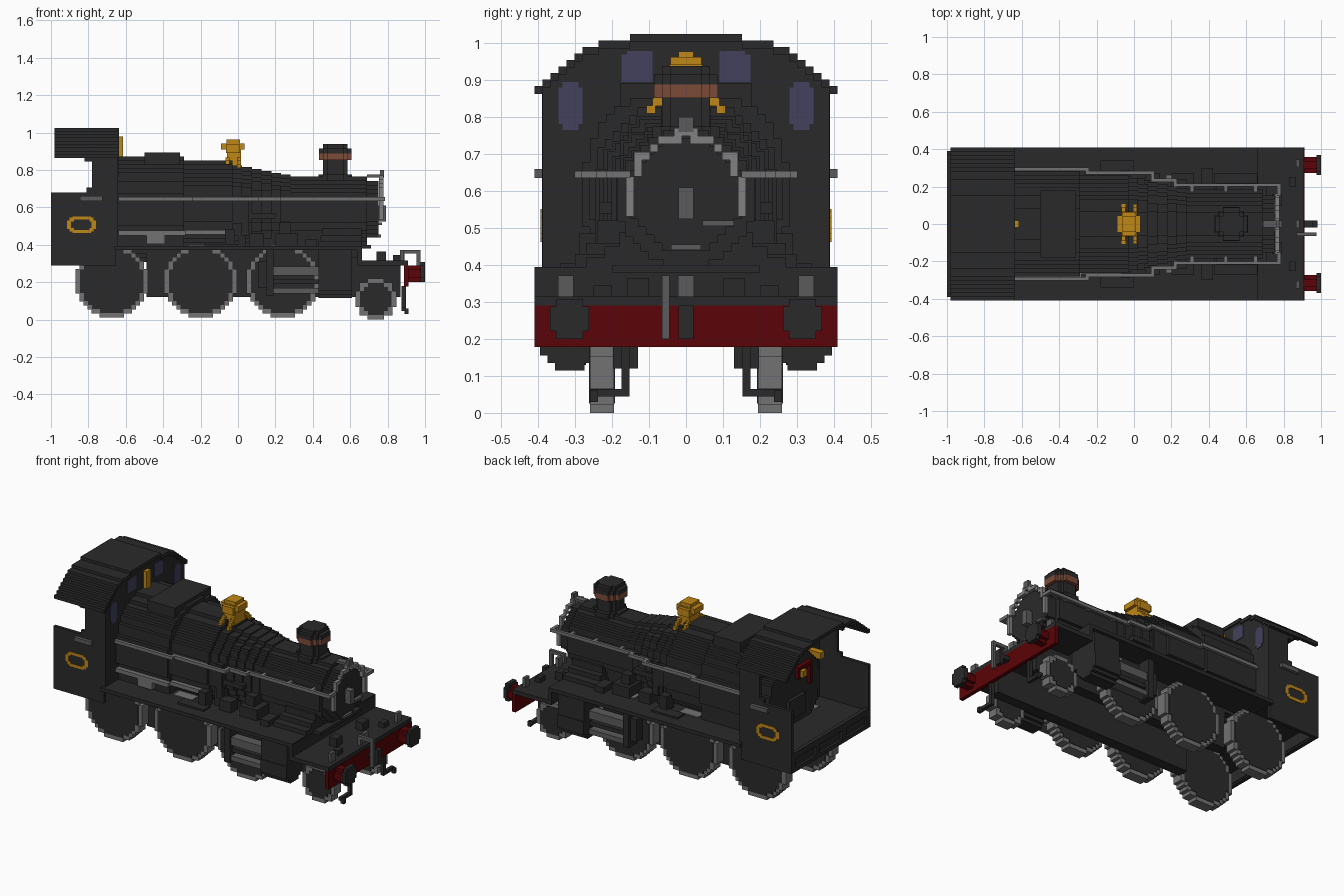
import bpy, bmesh, math

V = 0.0217  # block size of the stepped style

if "Cube" in bpy.data.objects:
    bpy.data.objects.remove(bpy.data.objects["Cube"], do_unlink=True)


def material(name, rgb):
    m = bpy.data.materials.new(name)
    m.use_nodes = True
    m.diffuse_color = (*rgb, 1)
    b = m.node_tree.nodes["Principled BSDF"]
    b.inputs["Base Color"].default_value = (*rgb, 1)
    b.inputs["Roughness"].default_value = 0.8
    return m


BLACK = material("black paint", (0.023, 0.023, 0.023))
STEEL = material("grey steel", (0.17, 0.17, 0.17))
BRIGHT = material("bright steel", (0.22, 0.22, 0.22))
DARK = material("dark steel", (0.105, 0.105, 0.105))
RED = material("beam red", (0.105, 0.001, 0.002))
BRASS = material("brass", (0.53, 0.245, 0.008))
COPPER = material("copper", (0.2, 0.07, 0.04))
GLASS = material("window violet", (0.056, 0.052, 0.11))


def finish(name, bm, mat):
    bmesh.ops.recalc_face_normals(bm, faces=bm.faces)
    me = bpy.data.meshes.new(name)
    bm.to_mesh(me)
    bm.free()
    me.materials.append(mat)
    ob = bpy.data.objects.new(name, me)
    bpy.context.collection.objects.link(ob)
    return ob


def boxes(name, mat, *specs, mirror=False):
    """Boxes given as x0, x1, y0, y1, z0, z1; optionally copied to the other side."""
    bm = bmesh.new()
    sides = (1, -1) if mirror else (1,)
    for x0, x1, y0, y1, z0, z1 in specs:
        for s in sides:
            vs = bmesh.ops.create_cube(bm, size=1)["verts"]
            for v in vs:
                v.co.x = x0 if v.co.x < 0 else x1
                v.co.y = s * (y0 if v.co.y < 0 else y1)
                v.co.z = z0 if v.co.z < 0 else z1
    return finish(name, bm, mat)


def place(axis, a, b, t):
    return {"x": (t, a, b), "y": (a, t, b), "z": (a, b, t)}[axis]


def prism(name, mat, axis, pts, lo, hi):
    bm = bmesh.new()
    lower = [bm.verts.new(place(axis, a, b, lo)) for a, b in pts]
    upper = [bm.verts.new(place(axis, a, b, hi)) for a, b in pts]
    bm.faces.new(lower)
    bm.faces.new(upper)
    n = len(pts)
    for i in range(n):
        j = (i + 1) % n
        bm.faces.new((lower[i], lower[j], upper[j], upper[i]))
    return finish(name, bm, mat)


def disc(name, mat, axis, ca, cb, r, lo, hi, p=2.0):
    """Cylinder with a stepped round outline; a higher p makes it squarer."""
    n = max(2, round(r / V))
    h = r / n
    right = []
    for i in range(-n, n):
        w = max(1, round(n * (1 - (abs(i + 0.5) / n) ** p) ** (1 / p))) * h
        for b in (i * h, (i + 1) * h):
            if len(right) > 1 and abs(right[-1][0] - w) < 1e-6 and abs(right[-2][0] - w) < 1e-6:
                right.pop()
            if not right or right[-1] != (w, b):
                right.append((w, b))
    pts = [(ca + w, cb + b) for w, b in right] + [(ca - w, cb + b) for w, b in reversed(right)]
    return prism(name, mat, axis, pts, lo, hi)


# Boiler, firebox and smokebox
disc("firebox", BLACK, "x", 0, 0.59, 0.282, -0.66, -0.29, 2.3)
disc("firebox_back", BLACK, "x", 0, 0.58, 0.25, -0.75, -0.66)
disc("boiler_rear", BLACK, "x", 0, 0.587, 0.263, -0.29, -0.03)
for i in range(6):
    r = 0.245 - i * 0.011
    disc("boiler_taper", BLACK, "x", 0, 0.825 - i * 0.01 - r, r, -0.03 + i * 0.052, 0.022 + i * 0.052)
disc("smokebox", BLACK, "x", 0, 0.58, 0.185, 0.28, 0.69)
disc("smokebox_door", BLACK, "x", 0, 0.59, 0.152, 0.69, 0.75)
boxes("firebox_hatch", BLACK, (-0.5, -0.31, -0.178, 0.178, 0.8, 0.893))
boxes("firebox_base", BLACK, (-0.66, -0.29, -0.26, 0.26, 0.375, 0.6))
boxes("boiler_support", BLACK, (-0.29, 0.45, -0.15, 0.15, 0.375, 0.48))
boxes("smokebox_saddle", BLACK, (0.43, 0.66, -0.27, 0.27, 0.33, 0.42),
      (0.44, 0.66, -0.22, 0.22, 0.42, 0.45), (0.45, 0.66, -0.18, 0.18, 0.45, 0.49))

# Chimney
disc("chimney_base", BLACK, "z", 0.52, 0, 0.09, 0.74, 0.775)
disc("chimney_stack", BLACK, "z", 0.52, 0, 0.065, 0.76, 0.86)
disc("chimney_band", COPPER, "z", 0.52, 0, 0.087, 0.852, 0.888)
disc("chimney_rim", BLACK, "z", 0.52, 0, 0.087, 0.888, 0.915)
disc("chimney_lip", BLACK, "z", 0.52, 0, 0.065, 0.915, 0.938)

# Brass dome and whistle
boxes("dome", BRASS, (-0.06, 0.015, -0.05, 0.05, 0.82, 0.91),
      (-0.09, 0.035, -0.045, 0.045, 0.908, 0.942), (-0.065, 0.012, -0.065, 0.065, 0.89, 0.935),
      (-0.062, 0.012, -0.042, 0.042, 0.94, 0.963))
boxes("dome_pipes", BRASS, *[(x, x + 0.022, y, y + 0.025, z, z + 0.022)
      for x in (-0.067, -0.005) for y, z in ((0.045, 0.845), (0.065, 0.83), (0.082, 0.81))], mirror=True)
boxes("whistle", BRASS, (-0.638, -0.615, -0.02, 0.02, 0.865, 0.978))


# Cab: stepped roof and front sheet
def roof_line(drop):
    n = 38
    w = 0.82 / n
    pts = []
    for i in range(n):
        y = -0.41 + (i + 0.5) * w
        z = 0.885 + int(8.46 * (1 - (abs(y) / 0.41) ** 3)) * 0.0175 - drop
        pts += [(y - w / 2, z), (y + w / 2, z)]
    return pts


prism("cab_roof", BLACK, "x", roof_line(0) + roof_line(0.022)[::-1], -0.98, -0.635)
prism("cab_front", BLACK, "x", [p for p in roof_line(0.02) if abs(p[0]) < 0.392]
      + [(0.388, 0.38), (-0.388, 0.38)], -0.66, -0.642)
boxes("cab_sides", BLACK, (-1.0, -0.652, 0.37, 0.39, 0.29, 0.68), (-0.78, -0.652, 0.37, 0.39, 0.68, 0.885),
      (-0.81, -0.78, 0.37, 0.39, 0.68, 0.705), (-0.82, -0.78, 0.37, 0.39, 0.845, 0.885), mirror=True)
boxes("cab_floor", BLACK, (-0.99, -0.65, -0.38, 0.38, 0.37, 0.395))
boxes("rear_frame", BLACK, (-1.0, -0.975, -0.39, 0.39, 0.29, 0.315), (-1.0, -0.975, -0.39, 0.39, 0.37, 0.41),
      (-0.985, -0.97, -0.39, 0.39, 0.3, 0.38),
      *[(-1.0, -0.975, y - 0.02, y + 0.02, 0.3, 0.4) for y in (-0.37, -0.13, 0.13, 0.37)])
boxes("cab_windows", GLASS, (-0.663, -0.638, 0.28, 0.345, 0.782, 0.88), (-0.663, -0.638, 0.291, 0.334, 0.765, 0.895),
      (-0.663, -0.638, 0.09, 0.175, 0.895, 0.97), (-0.663, -0.638, 0.09, 0.16, 0.895, 0.979), mirror=True)
boxes("cab_grab_bars", DARK, (-0.845, -0.725, 0.385, 0.41, 0.635, 0.66), mirror=True)
boxes("number_ring", BRASS, (-0.885, -0.785, 0.385, 0.393, 0.535, 0.552), (-0.885, -0.785, 0.385, 0.393, 0.462, 0.479),
      (-0.915, -0.893, 0.385, 0.393, 0.485, 0.53), (-0.782, -0.76, 0.385, 0.393, 0.485, 0.53),
      (-0.9, -0.878, 0.385, 0.393, 0.525, 0.545), (-0.9, -0.878, 0.385, 0.393, 0.47, 0.49),
      (-0.795, -0.773, 0.385, 0.393, 0.525, 0.545), (-0.795, -0.773, 0.385, 0.393, 0.47, 0.49), mirror=True)
# Controls on the firebox end
boxes("regulator", RED, (-0.775, -0.75, -0.14, 0.0, 0.72, 0.742), (-0.775, -0.75, -0.14, -0.118, 0.6, 0.74),
      (-0.775, -0.75, -0.022, 0.0, 0.67, 0.74))
boxes("gauges", BRASS, (-0.77, -0.75, -0.09, -0.05, 0.66, 0.7), (-0.76, -0.66, -0.28, -0.24, 0.7, 0.74))
boxes("fire_door", BLACK, (-0.77, -0.75, -0.08, 0.08, 0.44, 0.56))

# Running plate, frames and front platform
boxes("running_plate", BLACK, (-0.66, 0.66, -0.41, 0.41, 0.372, 0.394))
boxes("front_platform", BLACK, (0.64, 0.91, -0.41, 0.41, 0.29, 0.315), (0.64, 0.662, -0.41, 0.41, 0.29, 0.39))
boxes("platform_fittings", BLACK, (0.66, 0.71, -0.2, 0.2, 0.38, 0.4), (0.74, 0.79, 0.1, 0.16, 0.31, 0.365),
      (0.83, 0.865, 0.2, 0.25, 0.31, 0.345), mirror=True)
boxes("main_frames", BLACK, (-0.49, 0.65, 0.13, 0.197, 0.12, 0.38), (0.65, 0.87, 0.13, 0.197, 0.12, 0.3), mirror=True)
boxes("buffer_beam", RED, (0.888, 0.912, -0.41, 0.41, 0.178, 0.29))
boxes("guard_irons", BLACK, (0.875, 0.897, 0.153, 0.174, 0.05, 0.18), (0.875, 0.897, 0.153, 0.26, 0.045, 0.065),
      (0.89, 0.912, 0.238, 0.26, 0.03, 0.06), mirror=True)

# Wheels, cylinders and buffer shanks
for side, s in (("left", 1), ("right", -1)):
    for x, z, r in ((-0.675, 0.205, 0.195), (-0.2, 0.205, 0.195), (0.24, 0.205, 0.195), (0.737, 0.11, 0.11)):
        lo, hi = sorted((s * 0.195, s * 0.26))
        disc(side + "_tyre", STEEL, "y", x, z, r, lo, hi)
        disc(side + "_wheel_centre", BLACK, "y", x, z, r - 0.025, lo - 0.003, hi + 0.003)
    disc(side + "_cylinder", BLACK, "x", s * 0.315, 0.195, 0.08, 0.43, 0.61)
    disc(side + "_buffer_shank", RED, "x", s * 0.315, 0.245, 0.043, 0.91, 0.975)
boxes("buffer_heads", BLACK, (0.975, 1.0, 0.262, 0.368, 0.222, 0.288), (0.975, 1.0, 0.278, 0.352, 0.2, 0.308),
      mirror=True)
boxes("cylinder_chests", BLACK, (0.43, 0.61, 0.17, 0.39, 0.2, 0.38), mirror=True)
boxes("slide_bars", DARK, (0.19, 0.43, 0.28, 0.34, 0.235, 0.285), (0.19, 0.43, 0.28, 0.34, 0.14, 0.17), mirror=True)
boxes("crosshead", BLACK, (0.15, 0.19, 0.27, 0.35, 0.13, 0.375), (0.11, 0.15, 0.27, 0.33, 0.17, 0.31),
      (0.19, 0.43, 0.29, 0.33, 0.19, 0.215), mirror=True)

# Fittings on the running plate
boxes("plate_fittings", BLACK, (0.2, 0.32, 0.15, 0.27, 0.38, 0.46), (0.22, 0.28, 0.15, 0.24, 0.46, 0.52),
      (0.06, 0.14, 0.2, 0.27, 0.38, 0.46), (0.36, 0.42, 0.2, 0.3, 0.38, 0.43), (-0.18, 0.0, 0.27, 0.34, 0.38, 0.405),
      (0.0, 0.04, 0.17, 0.23, 0.38, 0.54), (-0.07, -0.02, 0.22, 0.29, 0.38, 0.485), mirror=True)
boxes("boiler_pipe", BLACK, (0.02, 0.06, 0.2, 0.245, 0.45, 0.66), (0.06, 0.2, 0.2, 0.235, 0.54, 0.57), mirror=True)
boxes("reversing_rod", STEEL, (-0.64, -0.28, -0.29, -0.262, 0.45, 0.475), (-0.28, -0.07, -0.268, -0.24, 0.455, 0.48),
      (-0.49, -0.39, -0.29, -0.262, 0.405, 0.45))

# Handrails with posts, and the arch over the smokebox door
boxes("handrails", STEEL, (-0.64, -0.25, 0.283, 0.302, 0.635, 0.655), (-0.25, 0.1, 0.265, 0.283, 0.635, 0.655),
      (0.1, 0.22, 0.225, 0.243, 0.635, 0.655), (0.22, 0.785, 0.2, 0.217, 0.635, 0.655),
      (-0.26, -0.24, 0.265, 0.302, 0.635, 0.655), (0.09, 0.11, 0.225, 0.283, 0.635, 0.655),
      (0.21, 0.23, 0.2, 0.243, 0.635, 0.655), (0.765, 0.785, 0.15, 0.217, 0.635, 0.655),
      *[(x, x + 0.02, 0.17, 0.21, 0.635, 0.655) for x in (0.3, 0.48, 0.64)], mirror=True)
cells = {(round(0.15 * math.cos(a * math.pi / 40) / V), round((0.59 + 0.16 * math.sin(a * math.pi / 40)) / V))
         for a in range(-3, 44)}
boxes("smokebox_arch_rail", BRIGHT, *[(0.755, 0.777, (j - 0.5) * V, (j + 0.5) * V, (k - 0.5) * V, (k + 0.5) * V)
                                      for j, k in sorted(cells)])
boxes("door_handles", DARK, (0.75, 0.79, -0.02, 0.02, 0.525, 0.61), (0.745, 0.765, -0.04, 0.04, 0.44, 0.455),
      (0.745, 0.77, 0.045, 0.13, 0.505, 0.52), (0.69, 0.78, -0.02, 0.02, 0.76, 0.775),
      (0.76, 0.78, -0.02, 0.02, 0.762, 0.8))

# Lamp irons, coupling hook and vacuum pipe
boxes("lamp_irons", DARK, *[(0.865, 0.885, y - 0.021, y + 0.021, 0.31, 0.372) for y in (-0.325, 0, 0.325)])
boxes("coupling_hook", BLACK, (0.91, 0.98, -0.02, 0.02, 0.235, 0.26), (0.955, 0.98, -0.02, 0.02, 0.2, 0.29))
boxes("vacuum_pipe", DARK, (0.87, 0.89, -0.065, -0.045, 0.31, 0.372), (0.87, 0.975, -0.065, -0.045, 0.352, 0.372),
      (0.955, 0.975, -0.065, -0.045, 0.2, 0.372))
